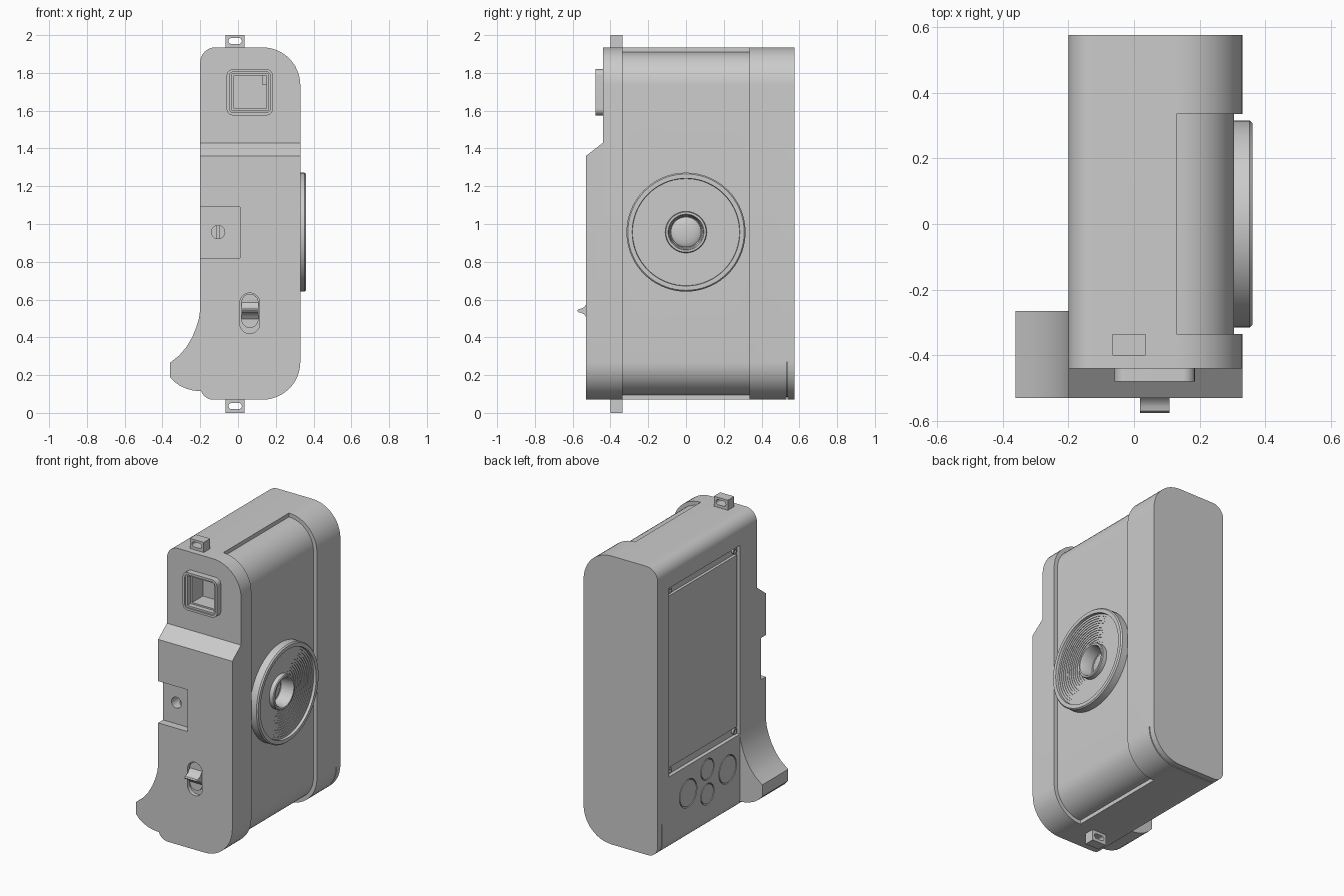
import bpy, bmesh, math
from mathutils import Vector, Matrix

if "Cube" in bpy.data.objects:
    bpy.data.objects.remove(bpy.data.objects["Cube"])


def finish(name, bm):
    bmesh.ops.remove_doubles(bm, verts=bm.verts, dist=1e-5)
    bmesh.ops.recalc_face_normals(bm, faces=bm.faces)
    me = bpy.data.meshes.new(name)
    bm.to_mesh(me)
    bm.free()
    ob = bpy.data.objects.new(name, me)
    bpy.context.collection.objects.link(ob)
    return ob


def prism(name, pts, axis, a, b):
    """Extrude a 2D outline along x (points are y,z) or y (points are x,z)."""
    bm = bmesh.new()
    put = (lambda u, v, t: (t, u, v)) if axis == 'x' else (lambda u, v, t: (u, t, v))
    low = [bm.verts.new(put(u, v, a)) for u, v in pts]
    high = [bm.verts.new(put(u, v, b)) for u, v in pts]
    bm.faces.new(low)
    bm.faces.new(high[::-1])
    n = len(pts)
    for i in range(n):
        j = (i + 1) % n
        bm.faces.new((low[i], low[j], high[j], high[i]))
    return finish(name, bm)


def arc(cu, cv, r, a0, a1, n=12):
    return [(cu + r * math.cos(math.radians(a0 + (a1 - a0) * i / n)),
             cv + r * math.sin(math.radians(a0 + (a1 - a0) * i / n))) for i in range(n + 1)]


def rrect(u0, v0, u1, v1, r=0):
    """Rounded rectangle; r is one radius or four (top right, top left, bottom left, bottom right)."""
    rs = r if isinstance(r, tuple) else (r,) * 4
    out = []
    for k, (cu, cv) in enumerate(((u1, v1), (u0, v1), (u0, v0), (u1, v0))):
        q = rs[k]
        if q == 0:
            out.append((cu, cv))
            continue
        mu = cu - q if cu == u1 else cu + q
        mv = cv - q if cv == v1 else cv + q
        for p in arc(mu, mv, q, 90 * k, 90 * k + 90):
            if not out or (Vector(p) - Vector(out[-1])).length > 1e-5:
                out.append(p)
    if (Vector(out[0]) - Vector(out[-1])).length < 1e-5:
        out.pop()
    return out


def circle(u, v, r, n=48):
    return arc(u, v, r, 0, 360, n)[:-1]


def cut(ob, tool):
    mod = ob.modifiers.new("cut", 'BOOLEAN')
    mod.operation, mod.solver, mod.object = 'DIFFERENCE', 'EXACT', tool
    tool.hide_render = True
    dg = bpy.context.evaluated_depsgraph_get()
    me = bpy.data.meshes.new_from_object(ob.evaluated_get(dg))
    ob.modifiers.clear()
    ob.data = me
    bpy.data.objects.remove(tool)


def body_outline(d=0.0):
    return rrect(-0.2 + d, 0.07 + d, 0.33 - d, 1.935 - d,
                 (0.2 - d, 0.08 - d, 0.07 - d, 0.2 - d))


def skin_cutter(outline, y0, y1, d):
    """Cutter that only removes the outer skin of the body to depth d."""
    tool = prism("skin_cutter", outline, 'y', y0, y1)
    cut(tool, prism("skin_core", body_outline(d), 'y', -0.7, 0.7))
    return tool


LZ = 0.957  # height of lens axis

# Main body: rounded outline with a thinner upper front
body = prism("body", body_outline(), 'y', -0.53, 0.575)
cut(body, prism("step_cutter", [(-0.6, 1.36), (-0.53, 1.36), (-0.44, 1.43), (-0.44, 2.1), (-0.6, 2.1)],
                'x', -0.5, 0.5))
# Recessed wrap panel and thin seam at the far end
cut(body, skin_cutter(rrect(0.13, 0.0, 0.5, 2.1), -0.335, 0.335, 0.025))
cut(body, skin_cutter(rrect(-0.4, 0.0, 0.5, 0.27), 0.531, 0.537, 0.015))
# Lens well
cut(body, prism("lens_cutter", circle(0, LZ, 0.3, 72), 'x', 0.2, 0.5))
# Front slot with socket
cut(body, prism("slot_cutter", rrect(-0.3, 0.82, 0.01, 1.09), 'y', -0.6, -0.48))
cut(body, prism("socket_cutter", circle(-0.105, LZ, 0.035, 32), 'y', -0.6, -0.40))
prism("socket_pin", rrect(-0.115, LZ - 0.034, -0.095, LZ + 0.034), 'y', -0.43, -0.39)

# Grip hook with concave thumb rest
grip = [(-0.2, 0.55), (-0.207, 0.5), (-0.222, 0.45), (-0.243, 0.4), (-0.272, 0.35),
        (-0.31, 0.305), (-0.36, 0.265), (-0.36, 0.19), (-0.335, 0.163), (-0.305, 0.142),
        (-0.27, 0.127), (-0.235, 0.118), (-0.195, 0.115), (-0.2, 0.14)]
prism("grip", grip, 'y', -0.53, -0.265)

# Screen on the rear face, with corner screws in the recess
cut(body, prism("screen_cutter", rrect(-0.265, 0.55, 0.46, 1.77), 'x', -0.4, -0.175))
prism("screen", rrect(-0.248, 0.605, 0.459, 1.715), 'x', -0.193, -0.174)
for i, y in enumerate((-0.235, 0.432)):
    for j, z in enumerate((0.577, 1.743)):
        screw = prism(f"screw_{i}{j}", circle(y, z, 0.02, 24), 'x', -0.188, -0.174)
        cut(screw, prism("screw_cutter", circle(y, z, 0.01, 16), 'x', -0.3, -0.18))

# Round control buttons under the screen
for i, (y, z, r) in enumerate(((0.264, 0.37, 0.09), (0.067, 0.45, 0.068),
                               (0.067, 0.29, 0.068), (-0.14, 0.37, 0.09))):
    cut(body, prism("button_cutter", circle(y, z, r), 'x', -0.4, -0.18))
    prism(f"button_{i}", circle(y, z, r - 0.006), 'x', -0.2, -0.179)

# Sliding switch with finger ridge
cut(body, prism("switch_cutter", rrect(0.01, 0.42, 0.115, 0.635, 0.0525), 'y', -0.6, -0.505))
prism("switch_plate", rrect(0.018, 0.45, 0.108, 0.63, 0.045), 'y', -0.52, -0.504)
prism("switch_ridge", [(-0.518, 0.495), (-0.53, 0.51), (-0.54, 0.523), (-0.555, 0.53), (-0.57, 0.533),
                       (-0.575, 0.541), (-0.57, 0.549), (-0.555, 0.552), (-0.54, 0.559),
                       (-0.53, 0.572), (-0.518, 0.587)], 'x', 0.0185, 0.1075)

# Viewfinder: stepped square window with a corner mask
cut(body, prism("finder_cutter", rrect(-0.02, 1.612, 0.15, 1.785), 'y', -0.6, -0.33))
finder = prism("viewfinder_frame", rrect(-0.06, 1.575, 0.185, 1.82, 0.035), 'y', -0.48, -0.44)
cut(finder, prism("lip_cutter", rrect(-0.045, 1.59, 0.17, 1.805, 0.02), 'y', -0.6, -0.472))
cut(finder, prism("finder_cutter", rrect(-0.032, 1.602, 0.16, 1.795), 'y', -0.6, -0.3))
prism("viewfinder_mask", rrect(0.13, 1.735, 0.151, 1.786), 'y', -0.40, -0.325)

# Strap lugs at both ends
for name, z0, z1 in (("strap_lug_top", 1.925, 2.0), ("strap_lug_bottom", 0.0, 0.08)):
    lug = prism(name, rrect(-0.065, z0, 0.035, z1), 'y', -0.4, -0.335)
    mid = 1.969 if z0 > 1 else 0.036
    cut(lug, prism("lug_cutter", rrect(-0.05, mid - 0.016, 0.02, mid + 0.016, 0.016), 'y', -0.6, -0.2))

# Lens: turned rim, stepped baffle, inner ring and glass
profile = [(0.21, 0), (0.21, 0.298), (0.302, 0.298), (0.302, 0.315), (0.352, 0.315),
           (0.36, 0.308), (0.36, 0.285), (0.343, 0.283)]
steps = 13
for i in range(steps):
    x = 0.343 - 0.0035 * i
    r = 0.283 - 0.173 * (i + 1) / steps
    profile += [(x, r), (x - 0.0035, r)]
profile += [(0.328, 0.11), (0.333, 0.106), (0.333, 0.095), (0.325, 0.09), (0.25, 0.085)]
profile += [(0.245 + 0.02 * math.sin(math.radians(a)), 0.08 * math.cos(math.radians(a)))
            for a in range(0, 91, 15)]
bm = bmesh.new()
vs = [bm.verts.new((x, 0, LZ + r)) for x, r in profile]
es = [bm.edges.new(p) for p in zip(vs, vs[1:])]
bmesh.ops.spin(bm, geom=vs + es, cent=(0, 0, LZ), axis=(1, 0, 0), angle=2 * math.pi, steps=72)
finish("lens", bm)

# Smooth curves, keep hard edges
for ob in bpy.context.scene.objects:
    ob.select_set(True)
bpy.context.view_layer.objects.active = body
bpy.ops.object.shade_smooth_by_angle(angle=math.radians(30))
